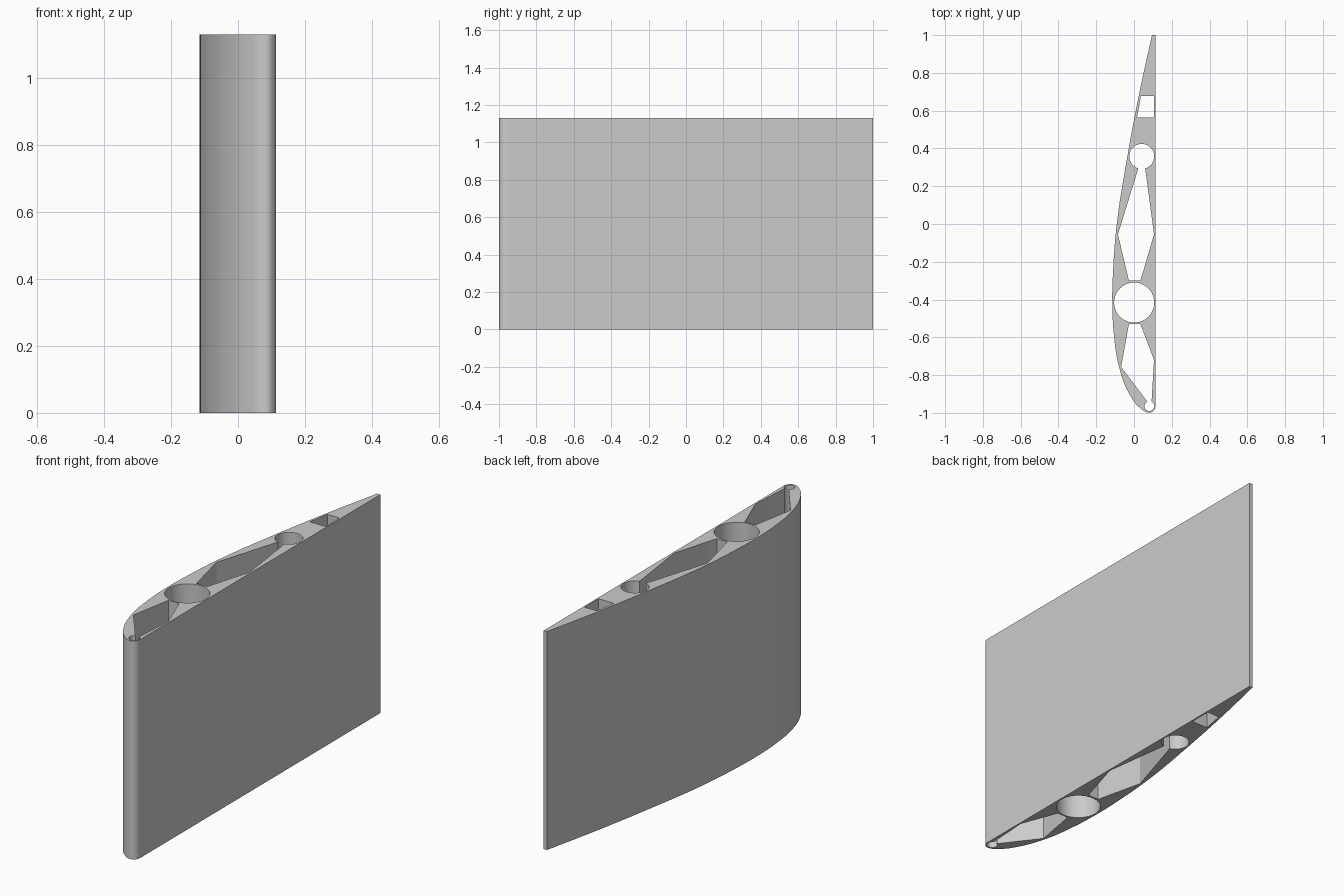
import bpy
import bmesh
from math import sin, cos, radians

HEIGHT = 1.13

cube = bpy.data.objects.get("Cube")
if cube:
    bpy.data.objects.remove(cube)

grey = bpy.data.materials.new("plain grey")
grey.use_nodes = True
colour = (0.6, 0.6, 0.6, 1)
grey.diffuse_color = colour
grey.node_tree.nodes["Principled BSDF"].inputs["Base Color"].default_value = colour

profile = bpy.data.curves.new("wing_profile", "CURVE")
profile.dimensions = "2D"
profile.fill_mode = "BOTH"
profile.extrude = HEIGHT / 2
profile.resolution_u = 10


def arc(x, y, r, start=0, end=360, steps=48):
    """Points along an arc, counter-clockwise, angles in degrees."""
    count = steps if end - start == 360 else steps + 1
    angles = [radians(start + (end - start) * i / steps) for i in range(count)]
    return [(x + r * cos(a), y + r * sin(a)) for a in angles]


def add_hole(points):
    spline = profile.splines.new("POLY")
    spline.points.add(len(points) - 1)
    for p, (x, y) in zip(spline.points, points):
        p.co = (x, y, 0, 1)
    spline.use_cyclic_u = True


# Aerofoil outline: tail, curved side, rounded nose, flat side
outline = [(0.114, 1), (0.095, 1), (0.025, 0.678), (-0.035, 0.358),
           (-0.091, 0), (-0.112, -0.27), (-0.115, -0.42), (-0.107, -0.58),
           (-0.079, -0.757), (-0.022, -0.905), (0.03, -0.972),
           (0.08, -0.999), (0.104, -0.988), (0.114, -0.958)]
skin = profile.splines.new("BEZIER")
skin.bezier_points.add(len(outline) - 1)
skin.use_cyclic_u = True
for i, (p, (x, y)) in enumerate(zip(skin.bezier_points, outline)):
    p.co = (x, y, 0)
    p.handle_left_type = p.handle_right_type = "VECTOR" if i < 2 else "AUTO"
end = skin.bezier_points[-1]
end.handle_left_type = end.handle_right_type = "FREE"
end.handle_left = (0.114, -0.97, 0)
end.handle_right = (0.114, -0.94, 0)

# Main spar hole
add_hole(arc(0.001, -0.416, 0.106, steps=64))
# Rear spar hole opening into the middle pocket
add_hole(arc(0.041, 0.358, 0.066, -74, 254) +
         [(-0.085, -0.055), (-0.027, -0.3), (0.034, -0.3), (0.106, -0.055)])
# Nose hole opening into the front pocket
add_hole(arc(0.082, -0.964, 0.026, 115, 425, 32) +
         [(0.106, -0.72), (0.034, -0.53), (-0.027, -0.53), (-0.068, -0.757)])
# Tail pocket
add_hole([(0.016, 0.564), (0.106, 0.564), (0.106, 0.678), (0.037, 0.678)])

# Turn the extruded profile into a clean mesh standing on the ground
helper = bpy.data.objects.new("profile_helper", profile)
bpy.context.collection.objects.link(helper)
bpy.context.view_layer.update()
mesh = bpy.data.meshes.new_from_object(
    helper.evaluated_get(bpy.context.evaluated_depsgraph_get()))
bpy.data.objects.remove(helper)

bm = bmesh.new()
bm.from_mesh(mesh)
bmesh.ops.remove_doubles(bm, verts=bm.verts, dist=0.0001)
bmesh.ops.translate(bm, verts=bm.verts, vec=(0, 0, HEIGHT / 2))
bmesh.ops.recalc_face_normals(bm, faces=bm.faces)
bm.to_mesh(mesh)
bm.free()

mesh.materials.clear()
mesh.materials.append(grey)
wing = bpy.data.objects.new("wing_section", mesh)
bpy.context.collection.objects.link(wing)
bpy.ops.object.select_all(action="DESELECT")
wing.select_set(True)
bpy.context.view_layer.objects.active = wing
bpy.ops.object.shade_smooth_by_angle(angle=radians(30))
